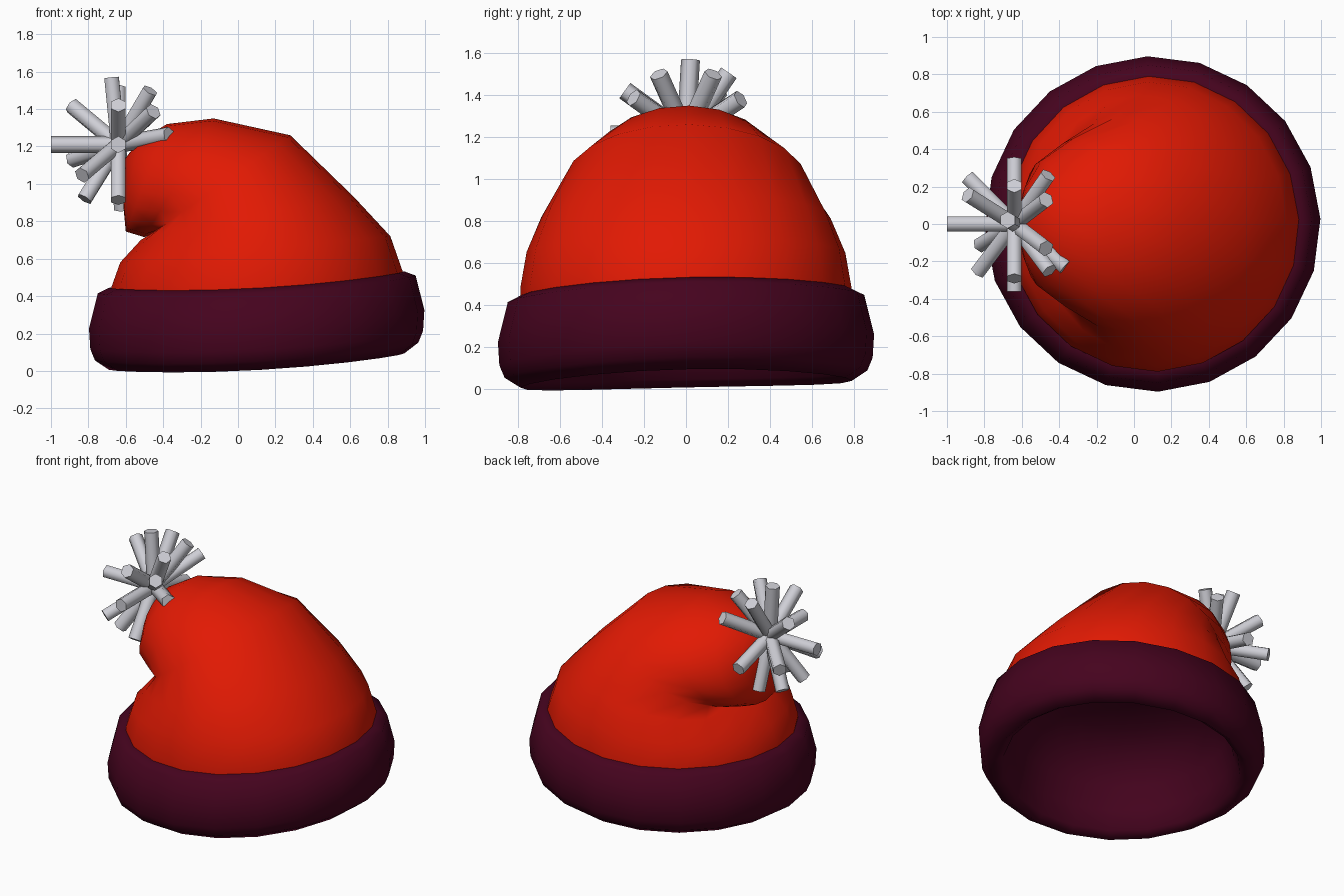
import bpy, bmesh, math
from mathutils import Vector

cube = bpy.data.objects.get("Cube")
if cube:
    bpy.data.objects.remove(cube, do_unlink=True)

SIDES = 20


def material(name, colour):
    m = bpy.data.materials.new(name)
    m.use_nodes = True
    m.diffuse_color = (*colour, 1)
    m.node_tree.nodes["Principled BSDF"].inputs["Base Color"].default_value = (*colour, 1)
    return m


red = material("red wool", (0.76, 0.01, 0.001))
plum = material("dark plum", (0.06, 0.001, 0.013))
grey = material("pale grey", (0.62, 0.62, 0.67))


def finish(bm, name, mat, angle):
    bmesh.ops.recalc_face_normals(bm, faces=bm.faces)
    mesh = bpy.data.meshes.new(name)
    bm.to_mesh(mesh)
    bm.free()
    mesh.materials.append(mat)
    obj = bpy.data.objects.new(name, mesh)
    bpy.context.collection.objects.link(obj)
    bpy.ops.object.select_all(action="DESELECT")
    obj.select_set(True)
    bpy.context.view_layer.objects.active = obj
    bpy.ops.object.shade_smooth_by_angle(angle=math.radians(angle))
    return obj


def loft(name, rings, mat, angle):
    """Skin a list of point rings and close the last one."""
    bm = bmesh.new()
    loops = [[bm.verts.new(p) for p in ring] for ring in rings]
    for a, b in zip(loops, loops[1:]):
        for i in range(SIDES):
            j = (i + 1) % SIDES
            bm.faces.new((a[i], a[j], b[j], b[i]))
    bm.faces.new(loops[-1])
    return finish(bm, name, mat, angle)


def circle():
    for i in range(SIDES):
        t = math.tau * (i + 0.1) / SIDES
        yield math.cos(t), math.sin(t)


# Folded brim with a hollow lining, gently tilted up to one side
def brim_ring(r, z):
    return [(0.1 + r * c, r * s, z + 0.055 * r * c + 0.045 * (r * c) ** 2 + 0.022 * r * s)
            for c, s in circle()]


brim_profile = [(0.75, 0.455), (0.79, 0.46), (0.85, 0.43), (0.897, 0.24), (0.89, 0.13),
                (0.865, 0.07), (0.79, 0.022), (0.74, 0.06), (0.70, 0.18), (0.67, 0.33),
                (0.58, 0.48), (0.4, 0.58), (0.2, 0.61), (0.03, 0.62)]
loft("brim", [brim_ring(r, z) for r, z in brim_profile], plum, 95)


# Drooping crown: each ring spans an outer and an inner (x, z) point, with a half width in y
def crown_ring(outer, inner, width):
    a, b = (Vector((x, 0, z)) for x, z in (outer, inner))
    return [(a + b) / 2 + (a - b) / 2 * c + Vector((0, width * s, 0)) for c, s in circle()]


crown_rings = [
    ((0.885, 0.46), (-0.68, 0.38), 0.79),
    ((0.885, 0.52), (-0.68, 0.44), 0.79),
    ((0.815, 0.72), (-0.63, 0.58), 0.76),
    ((0.62, 0.93), (-0.52, 0.70), 0.69),
    ((0.28, 1.26), (-0.46, 0.735), 0.57),
    ((-0.13, 1.35), (-0.50, 0.715), 0.46),
    ((-0.38, 1.32), (-0.60, 0.745), 0.34),
    ((-0.53, 1.23), (-0.61, 0.85), 0.21),
    ((-0.60, 1.14), (-0.62, 1.0), 0.06),
]
loft("crown", [crown_ring(*ring) for ring in crown_rings], red, 80)

# Pompom of six-sided tufts radiating from the tip
centre = Vector((-0.64, 0, 1.21))
directions = [
    (-1, 0, 0), (-.1, .06, 1), (.17, -.13, .29), (.17, .13, .29), (0, .2, .29),
    (0, -.29, .21), (-.24, .15, .2), (.18, .26, .17), (.18, -.24, .17),
    (.27, -.23, .05), (0, -1, 0), (0, .34, -.1), (-.19, -.25, -.16), (-.25, .25, -.08),
    (-.18, -.11, -.29), (0, -.2, -.29), (.02, .1, -.35), (-.18, .12, -.29),
]
bm = bmesh.new()
LENGTH = 0.36
for d in directions:
    d = Vector(d).normalized()
    matrix = d.to_track_quat("Z", "Y").to_matrix().to_4x4()
    matrix.translation = centre + d * LENGTH / 2
    bmesh.ops.create_cone(bm, cap_ends=True, segments=6, radius1=0.045, radius2=0.045,
                          depth=LENGTH, matrix=matrix)
finish(bm, "pompom", grey, 65)
